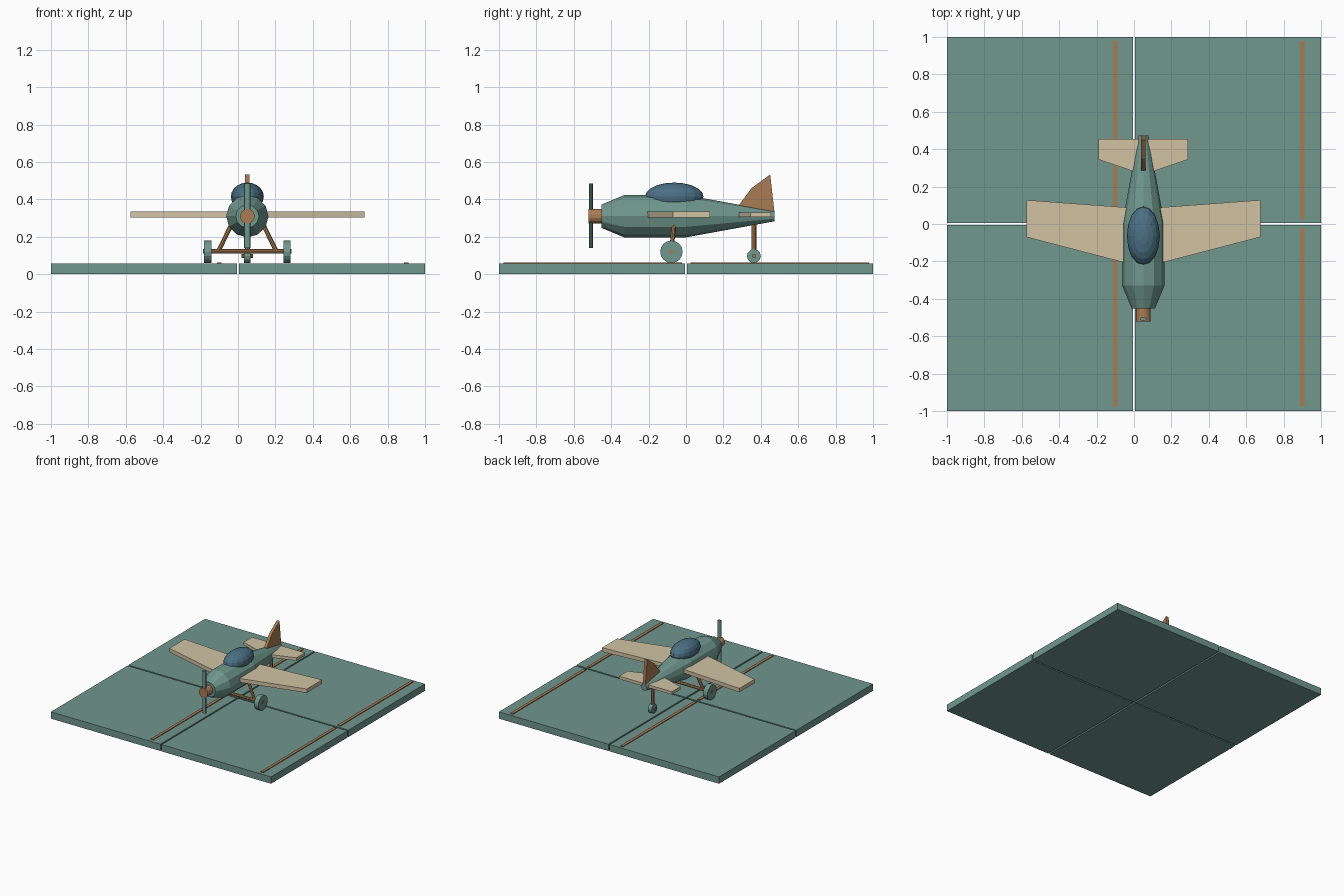
import bpy, bmesh
from math import cos, sin, pi
from mathutils import Vector, Matrix

if "Cube" in bpy.data.objects:
    bpy.data.objects.remove(bpy.data.objects["Cube"])

CX = 0.05    # plane centreline
CZ = 0.31    # fuselage axis height


def material(name, rgb):
    m = bpy.data.materials.new(name)
    m.diffuse_color = (*rgb, 1)
    m.use_nodes = True
    m.node_tree.nodes["Principled BSDF"].inputs["Base Color"].default_value = m.diffuse_color
    return m


GREEN = material("green", (0.16, 0.31, 0.27))
BROWN = material("brown", (0.40, 0.20, 0.09))
CREAM = material("cream", (0.64, 0.54, 0.37))
BLUE = material("blue", (0.07, 0.16, 0.23))


def finish(name, bm, mat):
    bmesh.ops.recalc_face_normals(bm, faces=bm.faces)
    me = bpy.data.meshes.new(name)
    bm.to_mesh(me)
    bm.free()
    me.materials.append(mat)
    ob = bpy.data.objects.new(name, me)
    bpy.context.collection.objects.link(ob)
    return ob


def box(name, lo, hi, mat):
    lo, hi = Vector(lo), Vector(hi)
    bm = bmesh.new()
    bmesh.ops.create_cube(bm, size=1, matrix=Matrix.Translation((lo + hi) / 2)
                          @ Matrix.Diagonal((*(hi - lo), 1)))
    return finish(name, bm, mat)


def rod(name, a, b, r, mat, sides=12, squash=1):
    a, b = Vector(a), Vector(b)
    d = b - a
    rot = d.to_track_quat('Z', 'Y').to_matrix().to_4x4()
    bm = bmesh.new()
    bmesh.ops.create_cone(bm, cap_ends=True, segments=sides, radius1=r, radius2=r, depth=d.length,
                          matrix=Matrix.Translation((a + b) / 2) @ rot
                          @ Matrix.Diagonal((1, squash, 1, 1)))
    return finish(name, bm, mat)


def plate(name, points, thickness, mat):
    bm = bmesh.new()
    face = bm.faces.new([bm.verts.new(p) for p in points])
    ext = bmesh.ops.extrude_face_region(bm, geom=[face])
    bmesh.ops.translate(bm, vec=thickness,
                        verts=[v for v in ext['geom'] if isinstance(v, bmesh.types.BMVert)])
    return finish(name, bm, mat)


# Runway tiles, each with a painted strip
for sx in (-0.5, 0.5):
    for sy in (-0.5, 0.5):
        box("ground_tile", (sx - 0.5 if sx < 0 else 0.006, sy - 0.5 if sy < 0 else 0.006, 0),
            (-0.006 if sx < 0 else 1, -0.006 if sy < 0 else 1, 0.056), GREEN)
        box("ground_strip", (sx + 0.388, sy - 0.475, 0.05), (sx + 0.411, sy + 0.478, 0.062), BROWN)

# Fuselage lofted from rings (y, radius)
N = 12
bm = bmesh.new()
rings = []
for y, r in ((-0.452, 0.062), (-0.33, 0.113), (0.0, 0.113), (0.473, 0.027)):
    rings.append([bm.verts.new((CX + r * cos(2 * pi * i / N), y, CZ + r * sin(2 * pi * i / N)))
                  for i in range(N)])
for a, b in zip(rings, rings[1:]):
    for i in range(N):
        bm.faces.new((a[i], a[(i + 1) % N], b[(i + 1) % N], b[i]))
bm.faces.new(rings[0])
bm.faces.new(rings[-1])
finish("fuselage", bm, GREEN)

# Canopy
bm = bmesh.new()
bmesh.ops.create_uvsphere(bm, u_segments=16, v_segments=10, radius=1,
                          matrix=Matrix.Translation((CX, -0.063, 0.415))
                          @ Matrix.Diagonal((0.088, 0.156, 0.075, 1)))
finish("canopy", bm, BLUE)

# Nose hub and propeller
rod("nose_hub", (CX, -0.522, CZ), (CX, -0.44, CZ), 0.039, BROWN, 14)
rod("propeller", (CX, -0.508, 0.14), (CX, -0.508, 0.486), 0.017, GREEN, 12, 0.6)

# Wings, tailplane, main gear on both sides
for s, side in ((-1, "left"), (1, "right")):
    plate(side + "_wing", [(CX + s * x, y, 0.304) for x, y in
          ((0.08, -0.212), (0.625, -0.07), (0.625, 0.128), (0.08, 0.088))],
          (0, 0, 0.032), CREAM)
    plate(side + "_tailplane", [(CX + s * x, y, 0.307) for x, y in
          ((0.025, 0.272), (0.24, 0.345), (0.24, 0.455), (0.025, 0.455))],
          (0, 0, 0.024), CREAM)
    rod(side + "_wheel", (CX + s * 0.192, -0.078, 0.12), (CX + s * 0.232, -0.078, 0.12),
        0.06, GREEN, 16)
    rod(side + "_gear_strut", (CX + s * 0.155, -0.078, 0.123), (CX + s * 0.085, -0.065, 0.265),
        0.012, BROWN, 8)
rod("axle", (CX - 0.236, -0.078, 0.122), (CX + 0.236, -0.078, 0.122), 0.012, BROWN, 8)

# Tail fin
plate("tail_fin", [(CX - 0.012, y, z) for y, z in
      ((0.285, 0.34), (0.285, 0.372), (0.35, 0.46), (0.45, 0.533), (0.473, 0.33))],
      (0.024, 0, 0), BROWN)

# Tail wheel
rod("tail_strut", (CX, 0.363, 0.098), (CX, 0.363, 0.29), 0.013, BROWN, 8)
rod("tail_wheel", (CX - 0.017, 0.363, 0.097), (CX + 0.017, 0.363, 0.097), 0.037, GREEN, 12)
rod("tail_axle", (CX - 0.03, 0.363, 0.097), (CX + 0.03, 0.363, 0.097), 0.01, BROWN, 8)
